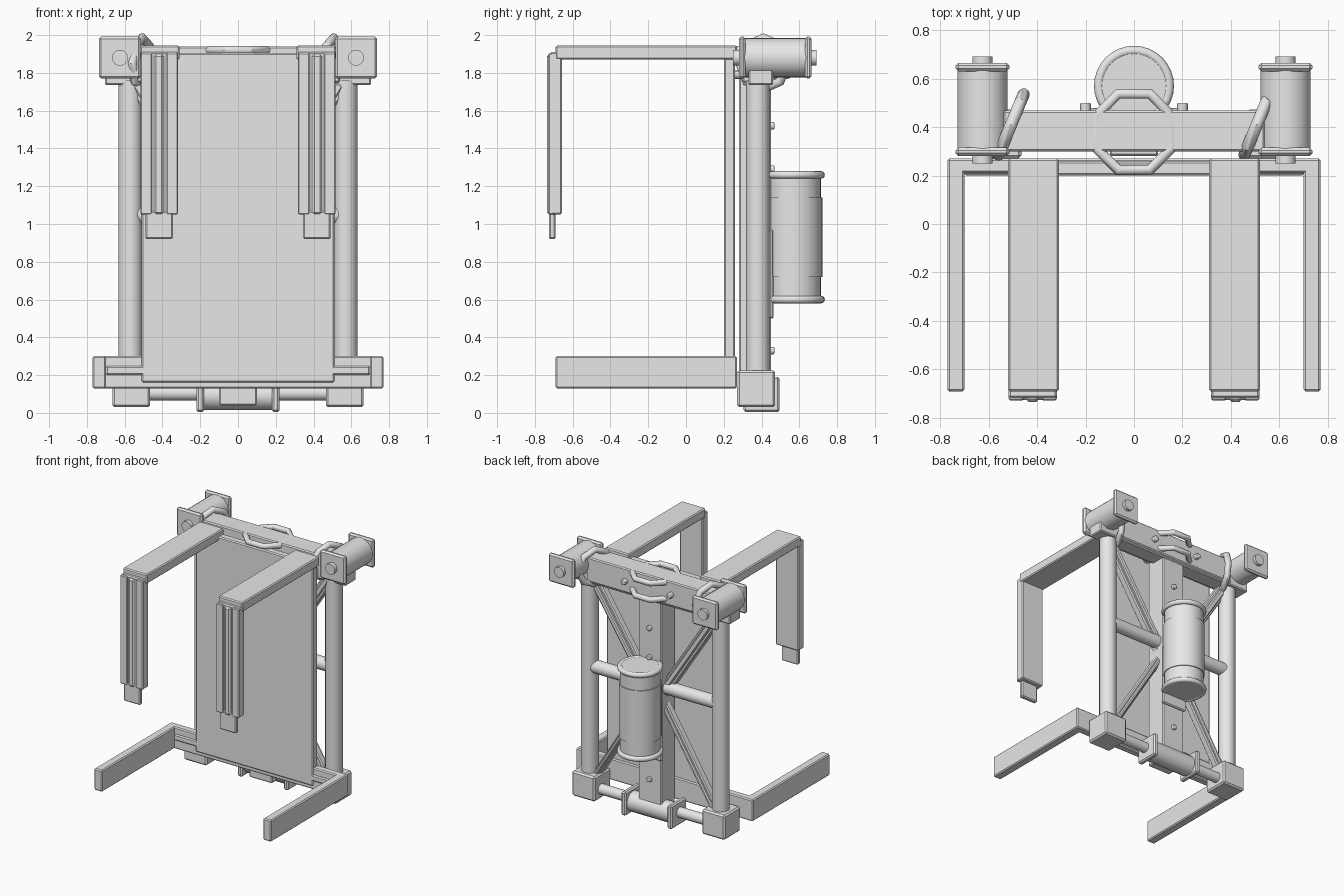
import bpy, math
from mathutils import Vector

if "Cube" in bpy.data.objects:
    bpy.data.objects.remove(bpy.data.objects["Cube"])

grey = bpy.data.materials.new("light grey")
grey.diffuse_color = (0.8, 0.8, 0.8, 1)
grey.use_nodes = True
grey.node_tree.nodes["Principled BSDF"].inputs["Base Color"].default_value = grey.diffuse_color


def finish(name, smooth=False):
    ob = bpy.context.object
    ob.name = name
    ob.data.materials.append(grey)
    if smooth:
        bpy.ops.object.shade_smooth_by_angle(angle=math.radians(35))
    return ob


def box(name, x, y, z, bevel=0.008):
    """Box from (min, max) ranges with softly chamfered edges."""
    bpy.ops.mesh.primitive_cube_add(size=1, location=[(a + b) / 2 for a, b in (x, y, z)])
    ob = bpy.context.object
    ob.scale = [b - a for a, b in (x, y, z)]
    bpy.ops.object.transform_apply(location=False, rotation=False, scale=True)
    if bevel:
        mod = ob.modifiers.new("chamfer", 'BEVEL')
        mod.width, mod.segments = bevel, 1
    return finish(name)


def rod(name, start, end, r, sides=24, bevel=0.0):
    """Cylinder between two points."""
    a, b = Vector(start), Vector(end)
    bpy.ops.mesh.primitive_cylinder_add(vertices=sides, radius=r, depth=(b - a).length,
                                        location=(a + b) / 2,
                                        rotation=(b - a).to_track_quat('Z', 'Y').to_euler())
    if bevel:
        mod = bpy.context.object.modifiers.new("chamfer", 'BEVEL')
        mod.width, mod.segments, mod.limit_method = bevel, 2, 'ANGLE'
    return finish(name, True)


def ring(name, loc, major, minor, segs, rot=(0, 0, 0)):
    bpy.ops.mesh.primitive_torus_add(location=loc, rotation=rot, major_segments=segs, minor_segments=12,
                                     major_radius=major, minor_radius=minor)
    return finish(name, True)


def span(s, a, b):
    """Mirror an x range to side s."""
    return tuple(sorted((s * a, s * b)))


# Back panel, waist frame and spine
box("back_panel", (-0.51, 0.51), (0.20, 0.26), (0.16, 1.905))
box("waist_bar", (-0.77, 0.77), (0.21, 0.27), (0.13, 0.30))
box("waist_ridge", (-0.70, 0.70), (0.20, 0.23), (0.20, 0.248))
box("spine", (-0.10, 0.10), (0.28, 0.45), (0.04, 1.80))
for z in (0.33, 1.29, 1.52):
    rod("spine_bolt", (0, 0.44, z), (0, 0.468, z), 0.02, 12, 0.005)

# Top beam with wrapped octagonal loops
box("top_beam", (-0.54, 0.54), (0.30, 0.468), (1.75, 1.94))
box("beam_rail", (-0.705, 0.705), (0.33, 0.46), (1.735, 1.82))
for z in (1.92, 1.79):
    ring("center_loop", (0, 0.38, z), 0.17, 0.022, 8, (0, 0, math.pi / 8))

# Bottom rod with flanged roller
rod("bottom_rod", (-0.5, 0.39, 0.105), (0.5, 0.39, 0.105), 0.04)
rod("bottom_roller", (-0.2, 0.40, 0.092), (0.2, 0.40, 0.092), 0.078)
rod("middle_rod", (-0.55, 0.38, 1.05), (0.55, 0.38, 1.05), 0.05)

for s in (-1, 1):
    # Side posts, feet and roller flanges
    rod("side_post", (s * 0.57, 0.38, 0.1), (s * 0.57, 0.38, 1.76), 0.063)
    box("foot_block", span(s, 0.465, 0.665), (0.27, 0.472), (0.03, 0.225), 0.012)
    box("roller_flange", span(s, 0.18, 0.22), (0.305, 0.495), (0.005, 0.19), 0.01)

    # Waist arms and hooked shoulder arms
    box("waist_arm", span(s, 0.70, 0.77), (-0.69, 0.27), (0.13, 0.30))
    box("shoulder_arm", span(s, 0.31, 0.52), (-0.69, 0.27), (1.87, 1.945))
    box("chest_bar", span(s, 0.318, 0.517), (-0.718, -0.657), (1.05, 1.91))
    for a, b in ((0.318, 0.38), (0.455, 0.517)):
        box("chest_rail", span(s, a, b), (-0.728, -0.70), (1.05, 1.905), 0.006)
    box("chest_rib", span(s, 0.392, 0.445), (-0.735, -0.70), (1.05, 1.90), 0.012)
    box("chest_tip", span(s, 0.345, 0.49), (-0.725, -0.69), (0.92, 1.07))

    # Shoulder rollers with square end plates and pins
    x, z = s * 0.625, 1.88
    rod("shoulder_roller", (x, 0.29, z), (x, 0.65, z), 0.104, 28)
    rod("roller_pin", (x, 0.25, z), (x, 0.69, z), 0.042, 16)
    for y in (0.28, 0.63):
        box("roller_plate", (x - 0.111, x + 0.111), (y, y + 0.035), (1.77, 1.992), 0.012)

    # Beam end loops and rear bolts
    ring("side_loop", (s * 0.507, 0.41, 1.85), 0.135, 0.025, 8, (math.pi / 8, math.pi / 2, 0))
    rod("beam_bolt", (s * 0.2, 0.46, 1.84), (s * 0.2, 0.50, 1.84), 0.022, 12, 0.006)

    # Crossed braces, thicker above the middle
    for name, top, bottom, w in (("upper_brace", (0.54, 1.74), (0.06, 1.00), 0.085),
                                 ("lower_brace", (0.04, 0.97), (0.53, 0.18), 0.055)):
        a, b = Vector((s * top[0], 0, top[1])), Vector((s * bottom[0], 0, bottom[1]))
        half = (b - a).length / 2
        for part, hw, y in ((name, w / 2, (0.33, 0.39)), (name + "_rib", w / 4, (0.32, 0.41))):
            ob = box(part, (-hw, hw), y, (-half, half))
            mid = (a + b) / 2
            ob.location.x, ob.location.z = mid.x, mid.z
            d = a - b
            ob.rotation_euler.y = math.atan2(d.x, d.z)

# Rear tank with band, rims and mounting plate
rod("tank_body", (0, 0.57, 0.585), (0, 0.57, 1.275), 0.145, 32, 0.01)
rod("tank_band", (0, 0.57, 0.72), (0, 0.57, 1.14), 0.152, 32)
for z in (0.60, 1.26):
    ring("tank_rim", (0, 0.57, z), 0.145, 0.02, 32)
box("tank_mount", (-0.11, 0.11), (0.44, 0.464), (0.50, 0.97))
